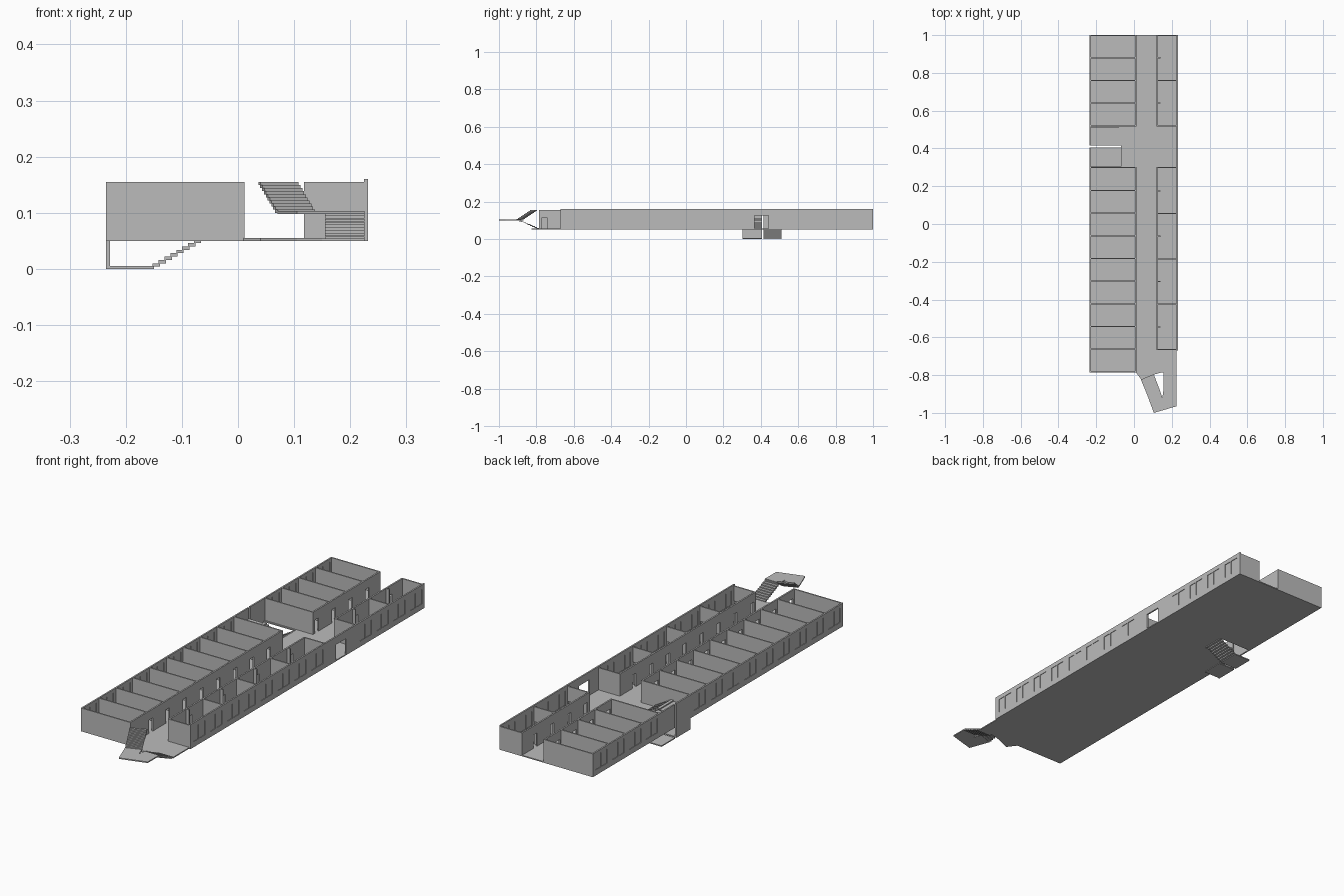
import bpy, bmesh
from mathutils import Vector

cube = bpy.data.objects.get("Cube")
if cube:
    bpy.data.objects.remove(cube, do_unlink=True)

grey = bpy.data.materials.new("plain grey")
grey.use_nodes = True
COLOUR = (0.5, 0.5, 0.5, 1)
grey.diffuse_color = COLOUR
grey.node_tree.nodes["Principled BSDF"].inputs["Base Color"].default_value = COLOUR

FLOOR, TOP, T = 0.055, 0.155, 0.007   # floor level, wall top, wall thickness
XL, XR = -0.235, 0.232                # outer faces of the long walls
LOBBY = (0.303, 0.52)
BAY = 0.12


def prism(bm, pts, z0, z1):
    """Extrude a plan outline between two heights."""
    low = [bm.verts.new((x, y, z0)) for x, y in pts]
    high = [bm.verts.new((x, y, z1)) for x, y in pts]
    bm.faces.new(low[::-1])
    bm.faces.new(high)
    for i in range(len(pts)):
        j = (i + 1) % len(pts)
        bm.faces.new((low[i], low[j], high[j], high[i]))


def box(bm, x0, x1, y0, y1, z0, z1):
    prism(bm, [(x0, y0), (x1, y0), (x1, y1), (x0, y1)], z0, z1)


def long_wall(bm, x, y0, y1, z0, z1, openings, pane=False):
    """Wall along y with openings (y0, y1, z0, z1), optionally closed by thin panes."""
    at = y0
    for a, b, c, d in sorted(openings):
        box(bm, x, x + T, at, a, z0, z1)
        if c > z0:
            box(bm, x, x + T, a, b, z0, c)
        box(bm, x, x + T, a, b, d, z1)
        if pane and c > FLOOR:
            box(bm, x + T * 0.35, x + T * 0.65, a, b, c, d)
        at = b
    box(bm, x, x + T, at, y1, z0, z1)


def finish(name, bm):
    bmesh.ops.recalc_face_normals(bm, faces=bm.faces)
    mesh = bpy.data.meshes.new(name)
    bm.to_mesh(mesh)
    bm.free()
    mesh.materials.append(grey)
    bpy.context.collection.objects.link(bpy.data.objects.new(name, mesh))


def bays(start, count):
    return [start + i * BAY for i in range(count)]


def windows(starts):
    out = []
    for y in starts:
        out += [(y + 0.018, y + 0.053, 0.075, 0.14),
                (y + 0.06, y + 0.1, 0.075, 0.14)]
    return out


def doors(starts):
    return [(y + 0.012, y + 0.038, FLOOR, 0.115) for y in starts]


LEFT_FRONT, LEFT_BACK = bays(-0.782, 9), bays(0.52, 4)
RIGHT_FRONT, RIGHT_BACK = bays(-0.665, 8), bays(0.52, 4)

# Floor slab, with a stair opening on the left side of the lobby
bm = bmesh.new()
prism(bm, [(XL, -0.785), (0.01, -0.785), (0.04, -0.825), (0.105, -0.797),
           (0.15, -0.785), (0.225, -0.785), (0.225, 0.405), (XL, 0.405)], 0.05, FLOOR)
box(bm, -0.07, 0.225, 0.405, 0.51, 0.05, FLOOR)
box(bm, XL, 0.225, 0.51, 1.0, 0.05, FLOOR)
finish("floor", bm)

# Outer walls with recessed windows
bm = bmesh.new()
long_wall(bm, XL, -0.785, LOBBY[0], 0.05, TOP, windows(LEFT_FRONT), True)
long_wall(bm, XL, LOBBY[1], 1.0, 0.05, TOP, windows(LEFT_BACK), True)
box(bm, XL, XL + T, LOBBY[0], 0.405, 0, TOP)
box(bm, XL, XL + T, 0.415, LOBBY[1], 0.05, TOP)
finish("left_outer_wall", bm)

bm = bmesh.new()
long_wall(bm, XR - T, -0.67, 1.0, 0.05, 0.16,
          windows(RIGHT_FRONT + RIGHT_BACK) + [(0.366, 0.44, FLOOR, 0.125)], True)
finish("right_outer_wall", bm)

# Corridor walls with a door to each room
for name, x, front, back in (("left_corridor_wall", 0.005, LEFT_FRONT, LEFT_BACK),
                             ("right_corridor_wall", 0.118, RIGHT_FRONT, RIGHT_BACK)):
    bm = bmesh.new()
    long_wall(bm, x, front[0] - 0.003, LOBBY[0], FLOOR, TOP, doors(front))
    long_wall(bm, x, back[0], 1.0, FLOOR, TOP, doors(back))
    finish(name, bm)

# Cross walls of the left rooms
bm = bmesh.new()
for y in LEFT_FRONT + [LOBBY[0] - 0.003] + LEFT_BACK + [0.997]:
    box(bm, XL, 0.012, y - 0.003, y + 0.003, 0.05, TOP)
finish("left_room_walls", bm)

# Cross walls of the right rooms, with short stubs halfway
bm = bmesh.new()
for group in (RIGHT_FRONT + [LOBBY[0] - 0.003], RIGHT_BACK + [0.997]):
    for i, y in enumerate(group):
        end = 0.14 if i % 2 else XR - T
        box(bm, 0.118, end, y - 0.003, y + 0.003, FLOOR, TOP)
finish("right_room_walls", bm)

# Lobby stairs: one flight down, one flight up, each with a landing
for name, y0, y1, base, sign in (("lobby_stairs_down", 0.415, 0.51, 0.0, 1),
                                 ("lobby_stairs_up", 0.305, 0.405, 0.1, -1)):
    bm = bmesh.new()
    box(bm, XL, -0.15, y0, y1, base, base + 0.005)
    for i in range(8):
        x = -0.152 + i * 0.0105
        z = base + sign * i * 0.006 + 0.004
        box(bm, x, x + 0.013, y0, y1, z, z + 0.006)
    finish(name, bm)

bm = bmesh.new()
box(bm, XL, -0.15, 0.305, 0.405, 0, 0.005)
finish("lower_landing", bm)

# Front stairs: straight flight up, angled landing, oblique flight up
bm = bmesh.new()
for i in range(9):
    y = -0.785 - i * 0.0118
    z = 0.053 + i * 0.0052
    box(bm, 0.155, 0.225, y - 0.014, y, z, z + 0.005)
finish("front_lower_flight", bm)

bm = bmesh.new()
prism(bm, [(0.07, -0.905), (0.105, -1.0), (0.225, -0.965), (0.225, -0.885),
           (0.155, -0.885), (0.15, -0.92), (0.137, -0.88)], 0.098, 0.103)
finish("front_landing", bm)

bm = bmesh.new()
a0, a1 = Vector((0.07, -0.905)), Vector((0.037, -0.825))
b0, b1 = Vector((0.137, -0.88)), Vector((0.105, -0.797))
STEPS = 10
for i in range(STEPS):
    s, e = i / STEPS, (i + 1.2) / STEPS
    z = 0.1 + i * 0.0055
    prism(bm, [a0.lerp(a1, s), b0.lerp(b1, s), b0.lerp(b1, e), a0.lerp(a1, e)], z, z + 0.0055)
finish("front_upper_flight", bm)
